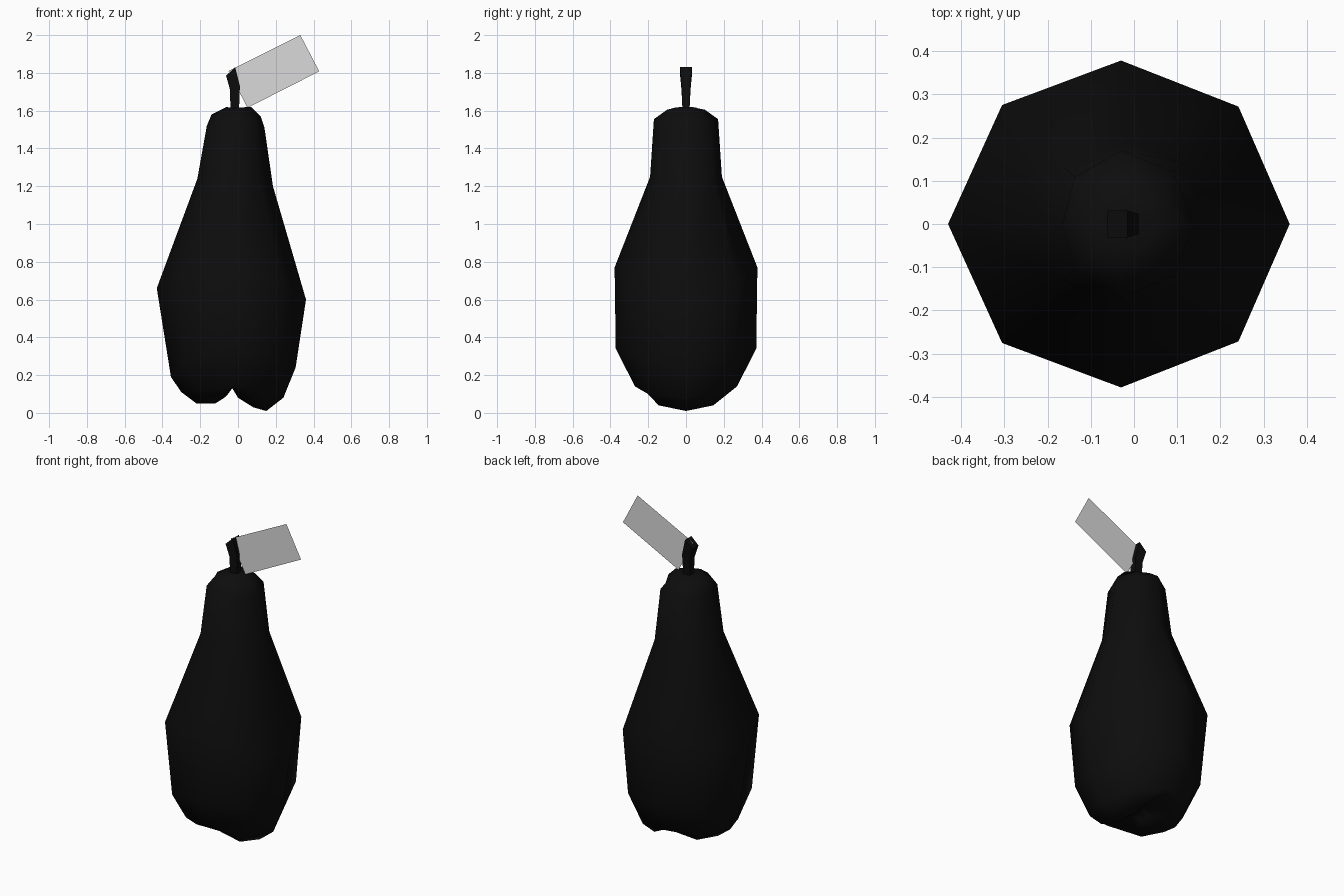
import bpy
import bmesh
from math import cos, sin, pi

old = bpy.data.objects.get("Cube")
if old:
    bpy.data.objects.remove(old, do_unlink=True)


def material(name, value):
    mat = bpy.data.materials.new(name)
    mat.use_nodes = True
    colour = (value, value, value, 1)
    mat.diffuse_color = colour
    mat.node_tree.nodes["Principled BSDF"].inputs["Base Color"].default_value = colour
    return mat


def finish(name, bm, mat, smooth):
    mesh = bpy.data.meshes.new(name)
    bm.to_mesh(mesh)
    bm.free()
    mesh.materials.append(mat)
    for face in mesh.polygons:
        face.use_smooth = smooth
    obj = bpy.data.objects.new(name, mesh)
    bpy.context.collection.objects.link(obj)
    return obj


def bridge(bm, lower, upper):
    n = len(lower)
    for i in range(n):
        j = (i + 1) % n
        bm.faces.new((lower[i], lower[j], upper[j], upper[i]))


black = material("black skin", 0.004)
grey = material("pale grey leaf", 0.7)

# Fruit body: radius and height down the +x lobe, the -x lobe and the sides
AXIS = -0.03
right_lobe = [(.10, 1.62), (.15, 1.57), (.17, 1.51), (.215, 1.20), (.39, .60),
              (.335, .24), (.27, .08), (.18, .01), (.11, .03), (.03, .08)]
left_lobe = [(.03, 1.62), (.11, 1.58), (.135, 1.52), (.185, 1.24), (.40, .66),
             (.325, .19), (.27, .11), (.19, .05), (.09, .05), (.05, .075)]
sides = [(.05, 1.615), (.10, 1.605), (.17, 1.555), (.19, 1.25), (.378, .77),
         (.372, .34), (.27, .14), (.23, .13), (.11, .13), (.04, .13)]

bm = bmesh.new()
rings = []
for level in range(len(sides)):
    ring = []
    for k in range(8):
        a = k * pi / 4
        lobe = (left_lobe if 3 <= k <= 5 else right_lobe)[level]
        side = sides[level]
        # Diagonals blend the two outlines, keeping the base lobes full
        wr = (1, .5, 0, .5)[k % 4]
        wz = wr if level < 6 or wr != .5 else .75
        r = lobe[0] * wr + side[0] * (1 - wr)
        z = lobe[1] * wz + side[1] * (1 - wz)
        ring.append(bm.verts.new((AXIS + r * cos(a), r * sin(a), z)))
    rings.append(ring)
for upper, lower in zip(rings, rings[1:]):
    bridge(bm, lower, upper)
for ring, height in ((rings[0], 1.61), (rings[-1], .13)):
    pole = bm.verts.new((AXIS, 0, height))
    for i in range(8):
        bm.faces.new((ring[i], ring[(i + 1) % 8], pole))
bmesh.ops.recalc_face_normals(bm, faces=bm.faces)
finish("fruit_body", bm, black, True)

# Bent four-sided stem: left edge, right edge, half depth
bm = bmesh.new()
stem_rings = []
for x0, z0, x1, z1, d in ((-.04, 1.59, .005, 1.59, .018), (-.042, 1.71, .01, 1.73, .024),
                          (-.063, 1.785, -.015, 1.83, .031)):
    stem_rings.append([bm.verts.new(p) for p in
                       ((x0, -d, z0), (x1, -d, z1), (x1, d, z1), (x0, d, z0))])
for lower, upper in zip(stem_rings, stem_rings[1:]):
    bridge(bm, lower, upper)
bm.faces.new(stem_rings[-1])
bm.faces.new(stem_rings[0][::-1])
bmesh.ops.recalc_face_normals(bm, faces=bm.faces)
stem = finish("stem", bm, black, True)
bpy.context.view_layer.objects.active = stem
stem.select_set(True)
bpy.ops.object.shade_smooth_by_angle(angle=pi / 4)

# Flat rectangular leaf
bm = bmesh.new()
bm.faces.new([bm.verts.new((x, 0, z)) for x, z in
              ((-.05, 1.81), (.05, 1.615), (.43, 1.808), (.33, 2.0))])
finish("leaf", bm, grey, False)
